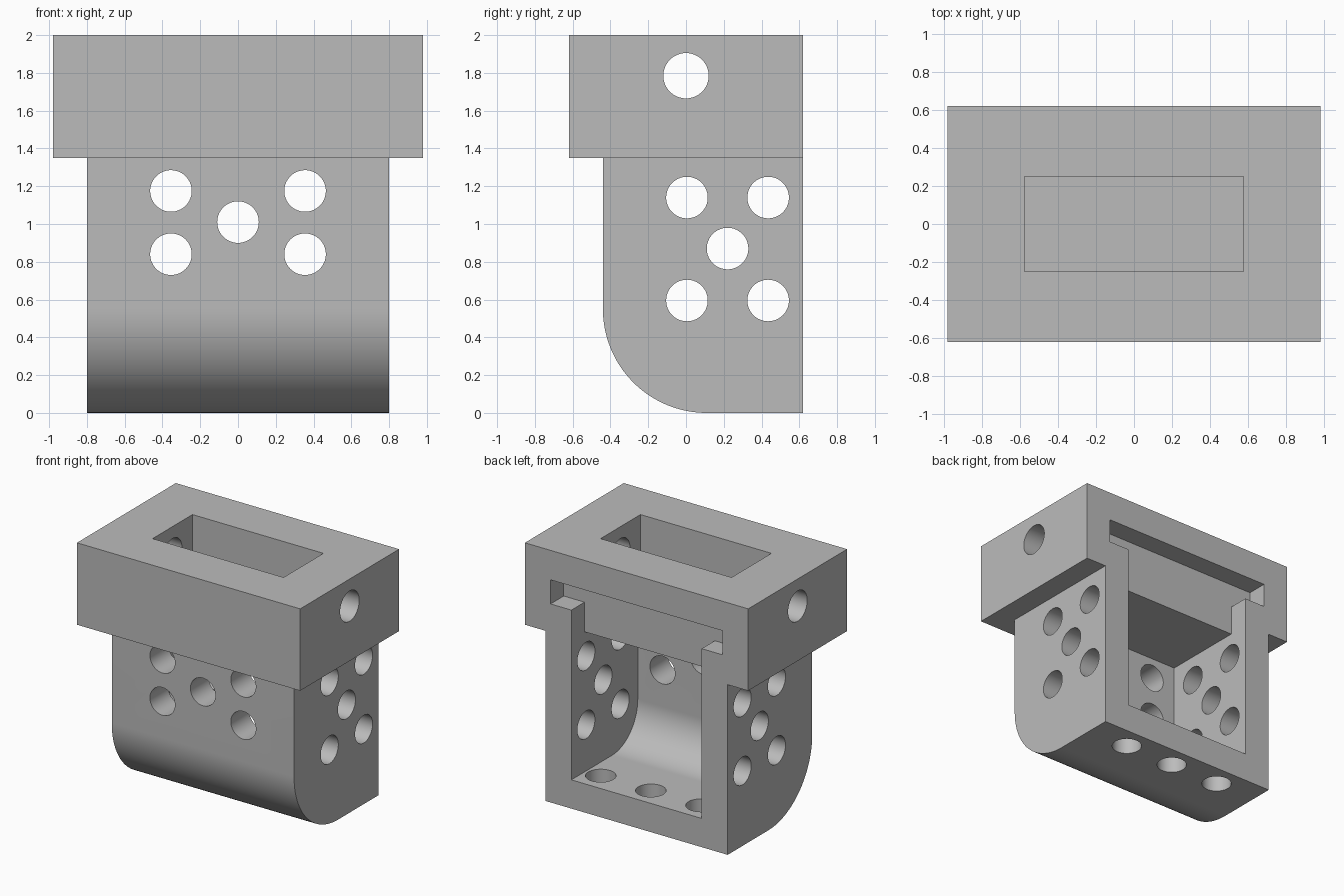
import bpy, bmesh, math
from mathutils import Matrix, Vector

if "Cube" in bpy.data.objects:
    bpy.data.objects.remove(bpy.data.objects["Cube"], do_unlink=True)

grey = bpy.data.materials.new("plain grey")
grey.use_nodes = True
COLOUR = (0.5, 0.5, 0.5, 1)
grey.diffuse_color = COLOUR
grey.node_tree.nodes["Principled BSDF"].inputs["Base Color"].default_value = COLOUR

BACK = 0.62      # y of the rear face
WALL = 0.228     # shell thickness
FRONT = -0.44    # y of the lower front wall


def add_object(name, bm):
    bmesh.ops.recalc_face_normals(bm, faces=bm.faces)
    mesh = bpy.data.meshes.new(name)
    bm.to_mesh(mesh)
    bm.free()
    mesh.materials.append(grey)
    obj = bpy.data.objects.new(name, mesh)
    bpy.context.collection.objects.link(obj)
    return obj


def box(name, low, high):
    low, high = Vector(low), Vector(high)
    bm = bmesh.new()
    bmesh.ops.create_cube(bm, size=1)
    bmesh.ops.scale(bm, vec=high - low, verts=bm.verts)
    bmesh.ops.translate(bm, vec=(low + high) / 2, verts=bm.verts)
    return add_object(name, bm)


def rounded_block(name, half_x, front, back, bottom, top, radius, steps=32):
    """Side profile with a rounded lower front edge, extruded along x."""
    arc = [(front + radius * (1 - math.cos(a)), bottom + radius * (1 - math.sin(a)))
           for a in (math.pi / 2 * i / steps for i in range(steps + 1))]
    profile = [(front, top)] + arc + [(back, bottom), (back, top)]
    bm = bmesh.new()
    face = bm.faces.new([bm.verts.new((-half_x, y, z)) for y, z in profile])
    side = bmesh.ops.extrude_face_region(bm, geom=[face])["geom"]
    moved = [v for v in side if isinstance(v, bmesh.types.BMVert)]
    bmesh.ops.translate(bm, vec=(2 * half_x, 0, 0), verts=moved)
    return add_object(name, bm)


def hole(name, centre, axis, radius, length):
    turn = Vector((0, 0, 1)).rotation_difference(Vector(axis)).to_matrix().to_4x4()
    bm = bmesh.new()
    bmesh.ops.create_cone(bm, cap_ends=True, segments=64, radius1=radius,
                          radius2=radius, depth=length,
                          matrix=Matrix.Translation(centre) @ turn)
    return add_object(name, bm)


def combine(target, other, operation):
    mod = target.modifiers.new(other.name, "BOOLEAN")
    mod.operation = operation
    mod.solver = "EXACT"
    mod.object = other
    bpy.context.view_layer.objects.active = target
    bpy.ops.object.modifier_apply(modifier=mod.name)
    bpy.data.objects.remove(other, do_unlink=True)


# Outer shell: rounded lower body joined to the wide head
housing = rounded_block("housing", 0.8, FRONT, BACK, 0, 1.5, 0.55)
combine(housing, box("head", (-0.98, -0.62, 1.35), (0.98, BACK, 2)), "UNION")

# Rear-opening cavity, the recess above it and the cross slot
inner = 0.8 - WALL
cutters = [
    rounded_block("cavity", inner, FRONT + WALL, 0.8, WALL, 1.34, 0.55 - WALL),
    box("lid_recess", (-inner, 0.455, 1.2), (inner, 0.8, 1.7)),
    box("cross_slot", (-0.755, 0.455, 1.575), (0.755, 0.8, 1.766)),
    box("top_pocket", (-0.575, -0.25, 1.57), (0.575, 0.25, 2.2)),
    hole("head_hole", (0, 0, 1.785), (1, 0, 0), 0.12, 3),
]

# Five-hole patterns on the front and both sides
for x, z in [(0, 1.01)] + [(sx * 0.355, z) for sx in (-1, 1) for z in (0.84, 1.175)]:
    cutters.append(hole("front_hole", (x, FRONT, z), (0, 1, 0), 0.11, 0.8))
for y, z in [(0.22, 0.87)] + [(y, z) for y in (0.005, 0.435) for z in (0.595, 1.14)]:
    cutters.append(hole("side_hole", (0, y, z), (1, 0, 0), 0.11, 3))

# Row of holes in the floor
for x in (-0.44, 0, 0.44):
    cutters.append(hole("floor_hole", (x, 0.44, 0), (0, 0, 1), 0.11, 0.8))

for cutter in cutters:
    combine(housing, cutter, "DIFFERENCE")

bpy.ops.object.select_all(action="DESELECT")
housing.select_set(True)
bpy.context.view_layer.objects.active = housing
bpy.ops.object.shade_smooth_by_angle(angle=math.radians(30))
